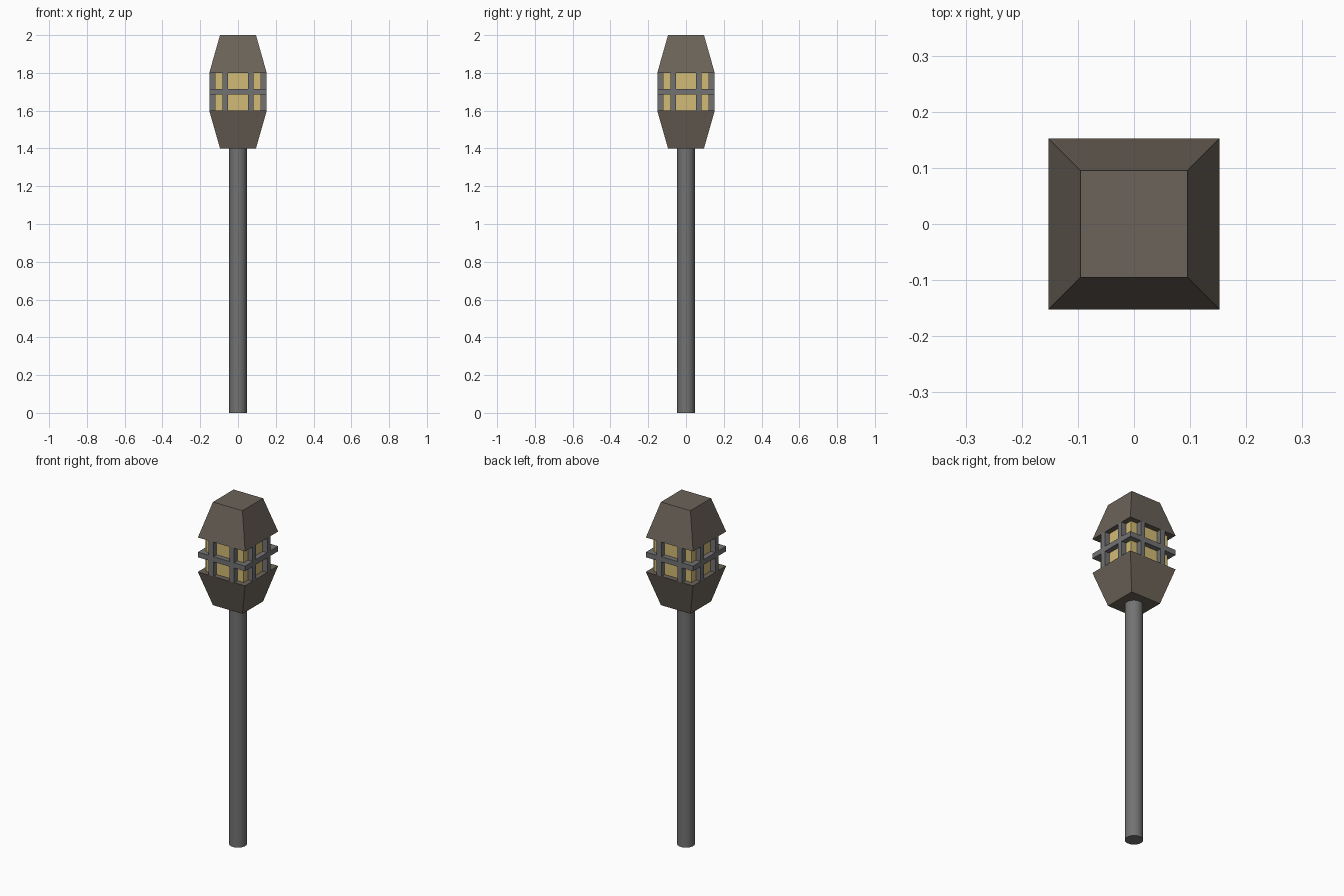
import bpy
from math import pi, sqrt
from mathutils import Matrix

if "Cube" in bpy.data.objects:
    bpy.data.objects.remove(bpy.data.objects["Cube"])


def material(name, rgb):
    m = bpy.data.materials.new(name)
    m.diffuse_color = (*rgb, 1)
    m.use_nodes = True
    m.node_tree.nodes["Principled BSDF"].inputs["Base Color"].default_value = m.diffuse_color
    return m


BROWN = material("brown_metal", (0.15, 0.125, 0.1))
GLASS = material("warm_glass", (0.65, 0.5, 0.18))
GREY = material("grey_metal", (0.17, 0.17, 0.17))


def finish(name, mat):
    ob = bpy.context.object
    ob.name = name
    ob.data.materials.append(mat)
    bpy.ops.object.transform_apply(location=True, rotation=True, scale=True)
    return ob


def box(name, centre, size, mat):
    bpy.ops.mesh.primitive_cube_add(size=1, location=centre)
    bpy.context.object.scale = size
    return finish(name, mat)


def square_frustum(name, z0, z1, half0, half1):
    bpy.ops.mesh.primitive_cone_add(vertices=4, radius1=half0 * sqrt(2), radius2=half1 * sqrt(2),
                                    depth=z1 - z0, location=(0, 0, (z0 + z1) / 2),
                                    rotation=(0, 0, pi / 4))
    return finish(name, BROWN)


NARROW, WIDE, GLASS_HALF, BAR = 0.095, 0.152, 0.122, 0.03

# Round pole
bpy.ops.mesh.primitive_cylinder_add(vertices=32, radius=0.047, depth=1.4, location=(0, 0, 0.7))
finish("pole", GREY)
bpy.ops.object.shade_smooth_by_angle()

# Lantern base and roof
square_frustum("lantern_base", 1.4, 1.6, NARROW, WIDE)
square_frustum("lantern_roof", 1.8, 2.0, WIDE, NARROW)

# Glowing glass core
box("glass", (0, 0, 1.7), (2 * GLASS_HALF, 2 * GLASS_HALF, 0.2), GLASS)

# Cage on each side: two uprights and one rail; rails meet at the corners
y = -(GLASS_HALF + WIDE) / 2
for side in range(4):
    turn = Matrix.Rotation(side * pi / 2, 4, 'Z')
    parts = [box(f"upright_{side}_{i}", (x, y, 1.7), (BAR, BAR, 0.2), GREY)
             for i, x in enumerate((-0.067, 0.067))]
    parts.append(box(f"rail_{side}", (BAR / 2, y, 1.7), (2 * WIDE - BAR, BAR, BAR), GREY))
    for p in parts:
        p.data.transform(turn)
